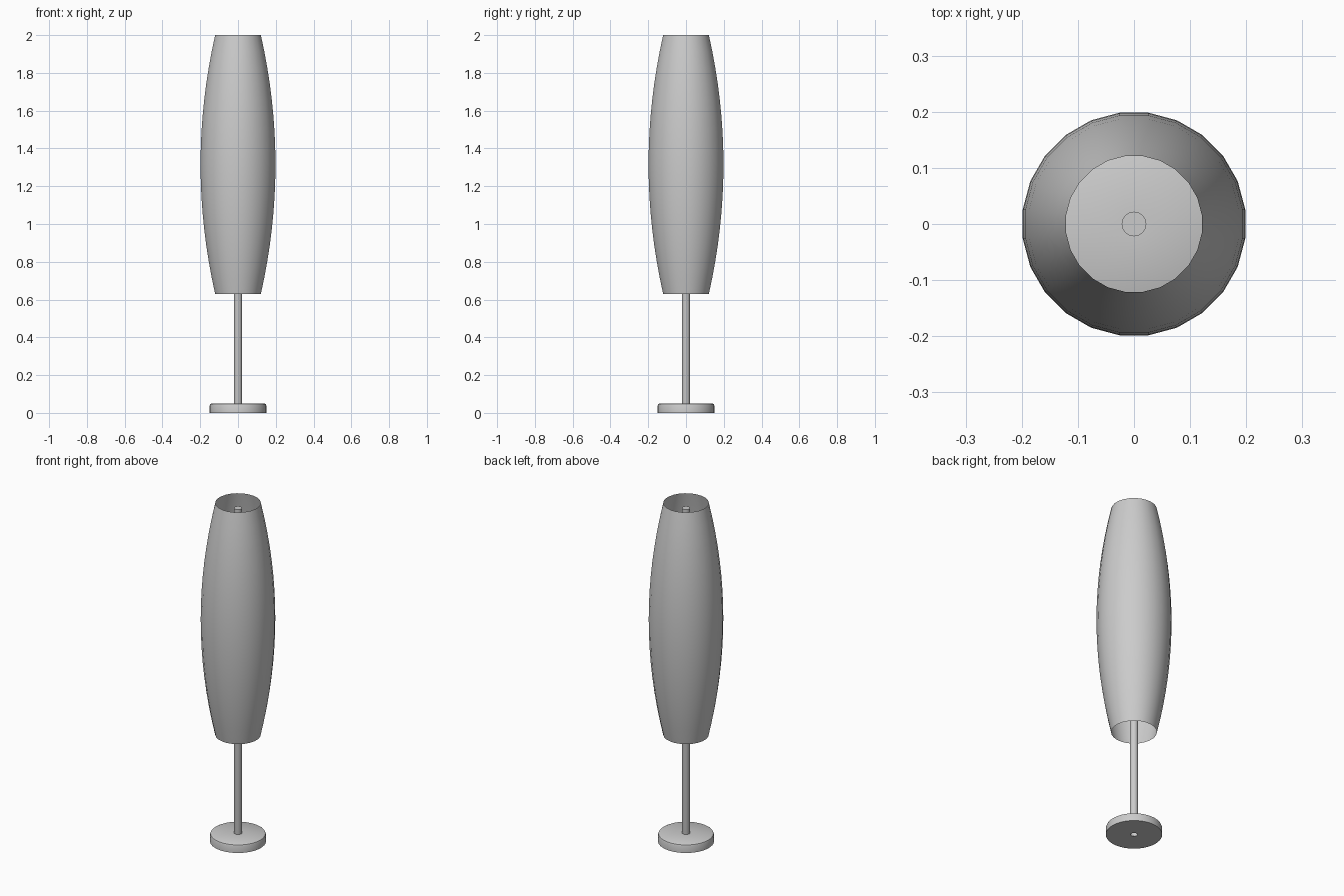
import bpy
import bmesh
from math import cos, sin, pi, radians

if "Cube" in bpy.data.objects:
    bpy.data.objects.remove(bpy.data.objects["Cube"], do_unlink=True)

grey = bpy.data.materials.new("light_grey")
grey.use_nodes = True
colour = (0.6, 0.6, 0.6, 1)
grey.diffuse_color = colour
grey.node_tree.nodes["Principled BSDF"].inputs["Base Color"].default_value = colour


def lathe(name, profile, sides, turn=0.0, cap_top=False):
    """Revolve (radius, height) points around z, listed so faces point outwards."""
    bm = bmesh.new()
    rings = []
    for r, z in profile:
        angles = [2 * pi * (i + turn) / sides for i in range(sides)]
        rings.append([bm.verts.new((r * cos(a), r * sin(a), z)) for a in angles])
    for low, high in zip(rings, rings[1:]):
        for i in range(sides):
            j = (i + 1) % sides
            bm.faces.new((low[i], low[j], high[j], high[i]))
    if cap_top:
        bm.faces.new(rings[-1])
    mesh = bpy.data.meshes.new(name)
    bm.to_mesh(mesh)
    bm.free()
    mesh.materials.append(grey)
    obj = bpy.data.objects.new(name, mesh)
    bpy.context.collection.objects.link(obj)
    bpy.ops.object.select_all(action="DESELECT")
    obj.select_set(True)
    bpy.context.view_layer.objects.active = obj
    bpy.ops.object.shade_smooth_by_angle(angle=radians(35))
    return obj


# Foot: flat disc with a softened top rim and a small cable hole below
lathe("base", [(0.018, 0), (0.15, 0), (0.15, 0.038), (0.147, 0.046),
               (0.14, 0.05), (0.018, 0.05)], 48)

# Stem: tube closed at the top, open at the foot
lathe("pole", [(0.018, 0), (0.022, 0.02), (0.022, 1.97)], 24, cap_top=True)

# Shade: thin open barrel with a gently bowed side
middle, half = 1.315, 0.685
steps = [i / 8 for i in range(-8, 9)]
lathe("shade", [(0.2 - 0.078 * t * t, middle + half * t) for t in steps], 24, turn=0.5)
